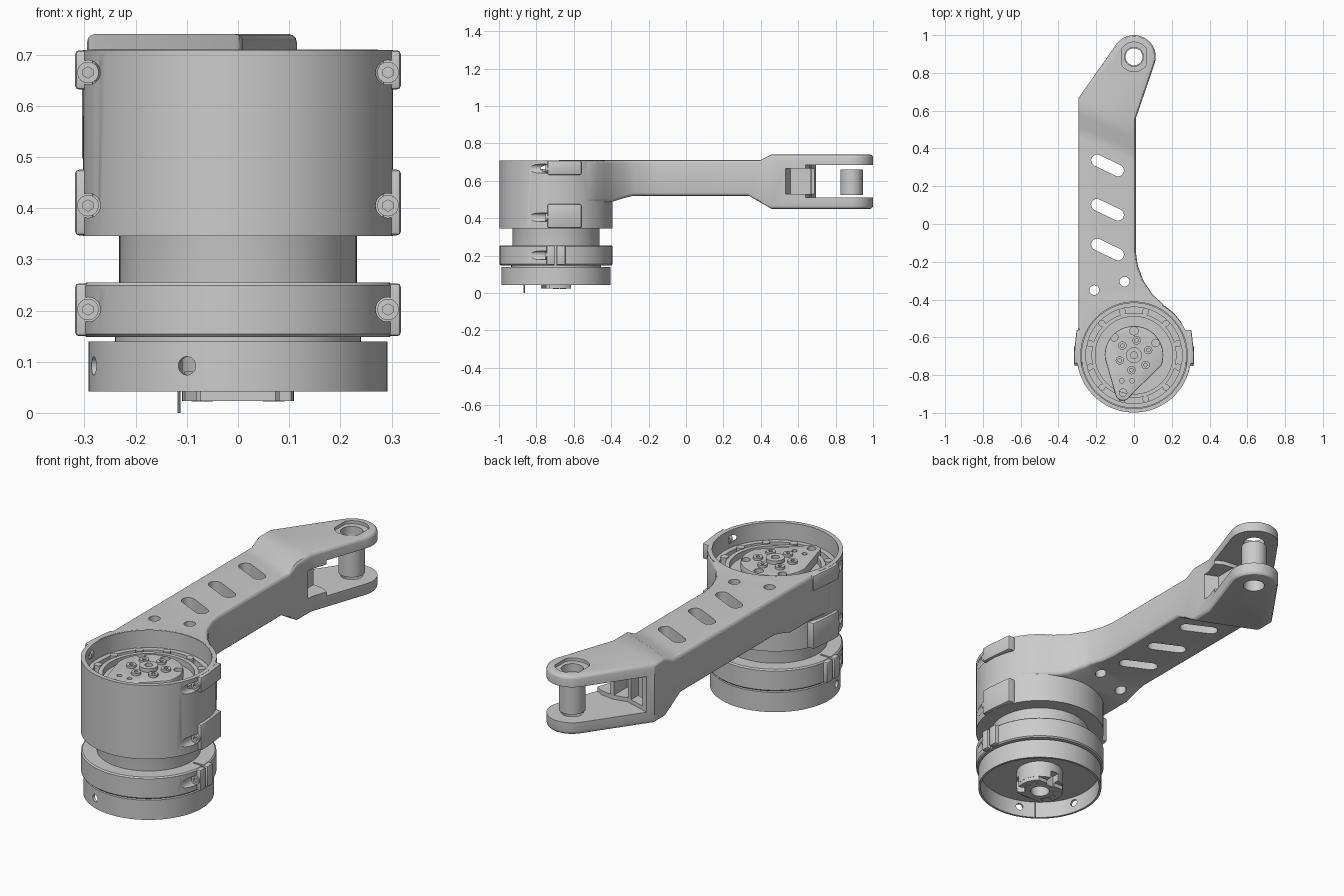
import bpy, bmesh
from math import sin, cos, radians, pi
from mathutils import Vector, Matrix

if "Cube" in bpy.data.objects:
    bpy.data.objects.remove(bpy.data.objects["Cube"])

CY = -0.695          # y of the joint axis
PIN_Y = 0.885        # y of the fork pin


def finish(name, bm):
    bmesh.ops.remove_doubles(bm, verts=bm.verts, dist=1e-5)
    bmesh.ops.recalc_face_normals(bm, faces=bm.faces)
    me = bpy.data.meshes.new(name)
    bm.to_mesh(me)
    bm.free()
    ob = bpy.data.objects.new(name, me)
    bpy.context.collection.objects.link(ob)
    return ob


def prism_bm(pts, z0, z1):
    bm = bmesh.new()
    f = bm.faces.new([bm.verts.new((x, y, z0)) for x, y in pts])
    ext = bmesh.ops.extrude_face_region(bm, geom=[f], use_keep_orig=True)
    for v in [g for g in ext['geom'] if isinstance(g, bmesh.types.BMVert)]:
        v.co.z = z1
    return bm


def prism(name, pts, z0, z1):
    return finish(name, prism_bm(pts, z0, z1))


def arc(cx, cy, r, a0, a1, n):
    return [(cx + r * cos(radians(a0 + (a1 - a0) * i / n)),
             cy + r * sin(radians(a0 + (a1 - a0) * i / n))) for i in range(n + 1)]


def lathe(name, profile, y=CY, n=80):
    bm = bmesh.new()
    rings = [[bm.verts.new((r * cos(2 * pi * i / n), y + r * sin(2 * pi * i / n), z))
              for r, z in profile] for i in range(n)]
    m = len(profile)
    for i in range(n):
        a, b = rings[i], rings[(i + 1) % n]
        for j in range(m):
            k = (j + 1) % m
            if profile[j][0] + profile[k][0] > 0:
                bm.faces.new((a[j], b[j], b[k], a[k]))
    return finish(name, bm)


def cyl(name, r, p0, p1, n=32):
    p0, p1 = Vector(p0), Vector(p1)
    d = p1 - p0
    mat = Matrix.Translation((p0 + p1) / 2) @ d.to_track_quat('Z', 'Y').to_matrix().to_4x4()
    bm = bmesh.new()
    bmesh.ops.create_cone(bm, cap_ends=True, segments=n, radius1=r, radius2=r,
                          depth=d.length, matrix=mat)
    return finish(name, bm)


def apply(ob, mod):
    with bpy.context.temp_override(object=ob, active_object=ob):
        bpy.ops.object.modifier_apply(modifier=mod.name)


def cut(ob, *cutters):
    for c in cutters:
        c.hide_render = True
        m = ob.modifiers.new('cut', 'BOOLEAN')
        m.operation, m.solver, m.object = 'DIFFERENCE', 'EXACT', c
        apply(ob, m)
        bpy.data.objects.remove(c)


def bevel(ob, w, seg=3, angle=50):
    m = ob.modifiers.new('bevel', 'BEVEL')
    m.width, m.segments, m.angle_limit = w, seg, radians(angle)
    m.use_clamp_overlap = False
    apply(ob, m)


def vcyl(r, x, y, z0, z1, name='cutter', n=32):
    return cyl(name, r, (x, y, z0), (x, y, z1), n)


# Arm: outline from above, split along creases, then heights set per crease
outline = ([(0.30, CY), (0.285, -0.60), (0.25, -0.52), (0.21, -0.47), (0.165, -0.435),
            (0.10, -0.375), (0.05, -0.30), (0.02, -0.22), (0.01, -0.15), (0.01, 0.56)]
           + arc(0, PIN_Y, 0.115, -18, 145, 18)
           + [(-0.295, 0.665), (-0.295, -0.55), (-0.305, -0.64), (-0.305, CY)])
bm = prism_bm(outline, 0.0, 1.0)
for t in (0.33, 0.39, 0.45):
    bmesh.ops.bisect_plane(bm, geom=bm.verts[:] + bm.edges[:] + bm.faces[:],
                           plane_co=(0.01, t, 0), plane_no=(0.43, 1, 0))
for y in (-0.28, -0.33, -0.40):
    bmesh.ops.bisect_plane(bm, geom=bm.verts[:] + bm.edges[:] + bm.faces[:],
                           plane_co=(0, y, 0), plane_no=(0, 1, 0))


def ramp(t, pts):
    for (a, za), (b, zb) in zip(pts, pts[1:]):
        if t <= b:
            return za + (zb - za) * max(0, (t - a) / (b - a))
    return pts[-1][1]


for v in bm.verts:
    t = v.co.y + 0.43 * (v.co.x - 0.01) if v.co.y > 0 else v.co.y
    if v.co.z > 0.5:
        v.co.z = ramp(t, [(0.39, 0.71), (0.45, 0.74)])
    else:
        v.co.z = ramp(t, [(-0.40, 0.486), (-0.33, 0.508), (-0.28, 0.52), (0.33, 0.52), (0.45, 0.45)])
arm = finish('arm', bm)
bevel(arm, 0.016)

# Arm openings: joint bore, lightening slots, small holes, fork gap, pin holes
cut(arm, vcyl(0.285, 0, CY, 0.3, 0.9, n=80))
for sy in (0.31, 0.075, -0.135):
    slot = [(x * cos(-0.45) - y * sin(-0.45) - 0.14, x * sin(-0.45) + y * cos(-0.45) + sy)
            for x, y in arc(0.062, 0, 0.031, -90, 90, 8) + arc(-0.062, 0, 0.031, 90, 270, 8)]
    cut(arm, prism('cutter', slot, 0.3, 0.9))
cut(arm, vcyl(0.026, -0.21, -0.35, 0.3, 0.9), vcyl(0.026, -0.05, -0.305, 0.3, 0.9))
cut(arm, prism('cutter', [(-0.4, 0.735), (-0.14, 0.655), (-0.07, 0.67), (0.0, 0.66), (0.1, 0.60),
                          (0.3, 0.60), (0.3, 1.2), (-0.4, 1.2)], 0.51, 0.685))
for a, b in ((-0.245, -0.165), (-0.145, -0.075), (-0.055, 0.05)):
    ya, yb = 0.60 - 0.43 * (a + 0.15), 0.60 - 0.43 * (b + 0.15)
    cut(arm, prism('cutter', [(a, ya), (b, yb), (b, 0.76), (a, 0.76)], 0.53, 0.665))
cut(arm, vcyl(0.05, 0, PIN_Y, 0.3, 0.9))
cut(arm, prism('cutter', [(max(-0.066, min(0.066, x)), y) for x, y in arc(0, PIN_Y, 0.078, 0, 350, 35)],
               0.725, 0.9))

# Fork pin sleeve
lathe('fork_pin', [(0.045, 0.525), (0.06, 0.525), (0.06, 0.66), (0.045, 0.66)], PIN_Y, 40)

# Joint housing, clamp ring, core and base cup
housing = lathe('housing', [(0.225, 0.346), (0.303, 0.346), (0.303, 0.709), (0.282, 0.709),
                            (0.282, 0.56), (0.225, 0.56)])
clamp = lathe('clamp_ring', [(0.228, 0.148), (0.296, 0.148), (0.302, 0.154), (0.302, 0.249),
                             (0.296, 0.255), (0.228, 0.255)])
lathe('motor_core', [(0, 0.13), (0.24, 0.13), (0.24, 0.149), (0.232, 0.149), (0.232, 0.40), (0.279, 0.56),
                     (0.279, 0.625), (0.255, 0.625), (0.255, 0.59), (0.225, 0.59), (0.225, 0.63),
                     (0.205, 0.63), (0.205, 0.60), (0, 0.60)])
base = lathe('base_cup', [(0, 0.125), (0.281, 0.125), (0.281, 0.042), (0.292, 0.042),
                          (0.292, 0.139), (0, 0.139)])
for a in (250, 195):
    d = Vector((cos(radians(a)), sin(radians(a)), 0))
    o = Vector((0, CY, 0.092))
    cut(base, cyl('cutter', 0.018, o + d * 0.2, o + d * 0.4))

# Bolted ears on both sides, with screw pockets and socket screws
screw = cyl('ear_screw', 0.021, (0, -0.752, 0), (0, -0.73, 0), 24)
cut(screw, cyl('cutter', 0.011, (0, -0.8, 0), (0, -0.738, 0), 6))
screw_mesh = screw.data
bpy.data.objects.remove(screw)
for s, side in ((-1, 'left'), (1, 'right')):
    ear = [(0.282, -0.74), (0.318, -0.74), (0.318, -0.69), (0.304, -0.56), (0.258, -0.56), (0.282, -0.65)]
    ear = [(s * x, y) for x, y in ear]
    for label, z0, z1 in (('upper', 0.632, 0.708), ('lower', 0.347, 0.475)):
        e = prism(f'{label}_ear_{side}', ear, z0, z1)
        bevel(e, 0.007, 2, 70)
    for label, y0, y1 in (('front', -0.745, -0.702), ('rear', -0.692, -0.645)):
        e = prism(f'clamp_ear_{label}_{side}', [(s * 0.25, y0), (s * 0.318, y0), (s * 0.318, y1),
                                               (s * 0.25, y1)], 0.15, 0.253)
        bevel(e, 0.007, 2, 70)
    cut(clamp, prism('cutter', [(s * 0.245, -0.702), (s * 0.4, -0.702), (s * 0.4, -0.692),
                                (s * 0.245, -0.692)], 0.1, 0.3))
    for z, part in ((0.665, housing), (0.405, housing), (0.202, clamp)):
        cut(part, cyl('cutter', 0.024, (s * 0.293, -0.95, z), (s * 0.293, -0.735, z)))
        ob = bpy.data.objects.new('ear_screw', screw_mesh)
        ob.location = (s * 0.293, 0, z)
        bpy.context.collection.objects.link(ob)

# Lever plate inside the housing, with holes, hub and ring of screws
lever = prism('lever_plate', arc(0, CY, 0.155, -20, 185, 30) + arc(-0.058, -0.893, 0.042, 190, 335, 14),
              0.605, 0.652)
bevel(lever, 0.006, 2)
for r, x, y in ((0.02, -0.058, -0.893), (0.02, -0.105, -0.60), (0.022, 0.0, -0.565),
                (0.02, 0.115, -0.63), (0.012, -0.065, -0.83), (0.012, -0.01, -0.83)):
    cut(lever, vcyl(r, x, y, 0.62, 0.7, n=20))
lathe('lever_hub', [(0.018, 0.64), (0.042, 0.64), (0.042, 0.67), (0.018, 0.67)], n=32)
for i in range(6):
    x, y = 0.08 * cos(radians(20 + 60 * i)), CY + 0.08 * sin(radians(20 + 60 * i))
    s = vcyl(0.022, x, y, 0.64, 0.664, 'lever_screw', 20)
    cut(s, vcyl(0.01, x, y, 0.656, 0.7, n=6))

# Bosses and ribs round the core rim
for i in range(12):
    a = radians(15 + 30 * i)
    d = Vector((cos(a), sin(a)))
    vcyl(0.018, 0.24 * d.x, CY + 0.24 * d.y, 0.58, 0.635, 'rim_boss', 20)

# Output hub under the base, with bore, notches and bolts
hub = prism('output_hub', arc(0, CY, 0.11, 0, 354, 59), 0.042, 0.128)
low = prism('hub_face', [(x, max(CY - 0.08, min(CY + 0.08, y))) for x, y in arc(0, CY, 0.109, 0, 354, 59)],
            0.023, 0.045)
for part in (hub, low):
    cut(part, vcyl(0.045, 0, CY, 0.0, 0.11))
    for a in (90, 210, 330):
        dx, dy = cos(radians(a)), sin(radians(a))
        cut(part, prism('cutter', [(dx * r - dy * w, CY + dy * r + dx * w) for r, w in
                                   ((0.07, -0.022), (0.15, -0.022), (0.15, 0.022), (0.07, 0.022))], 0.0, 0.08))
for a in (30, 150, 0, 180):
    vcyl(0.016, 0.075 * cos(radians(a)), CY + 0.075 * sin(radians(a)), 0.022, 0.06, 'hub_bolt', 16)

# Thin locating rod
vcyl(0.003, -0.115, -0.865, 0.0, 0.128, 'locating_rod', 8)

# Smooth shading with sharp edges kept
bpy.ops.object.select_all(action='DESELECT')
for ob in bpy.context.scene.objects:
    ob.select_set(True)
bpy.context.view_layer.objects.active = arm
bpy.ops.object.shade_smooth_by_angle(angle=radians(30))
